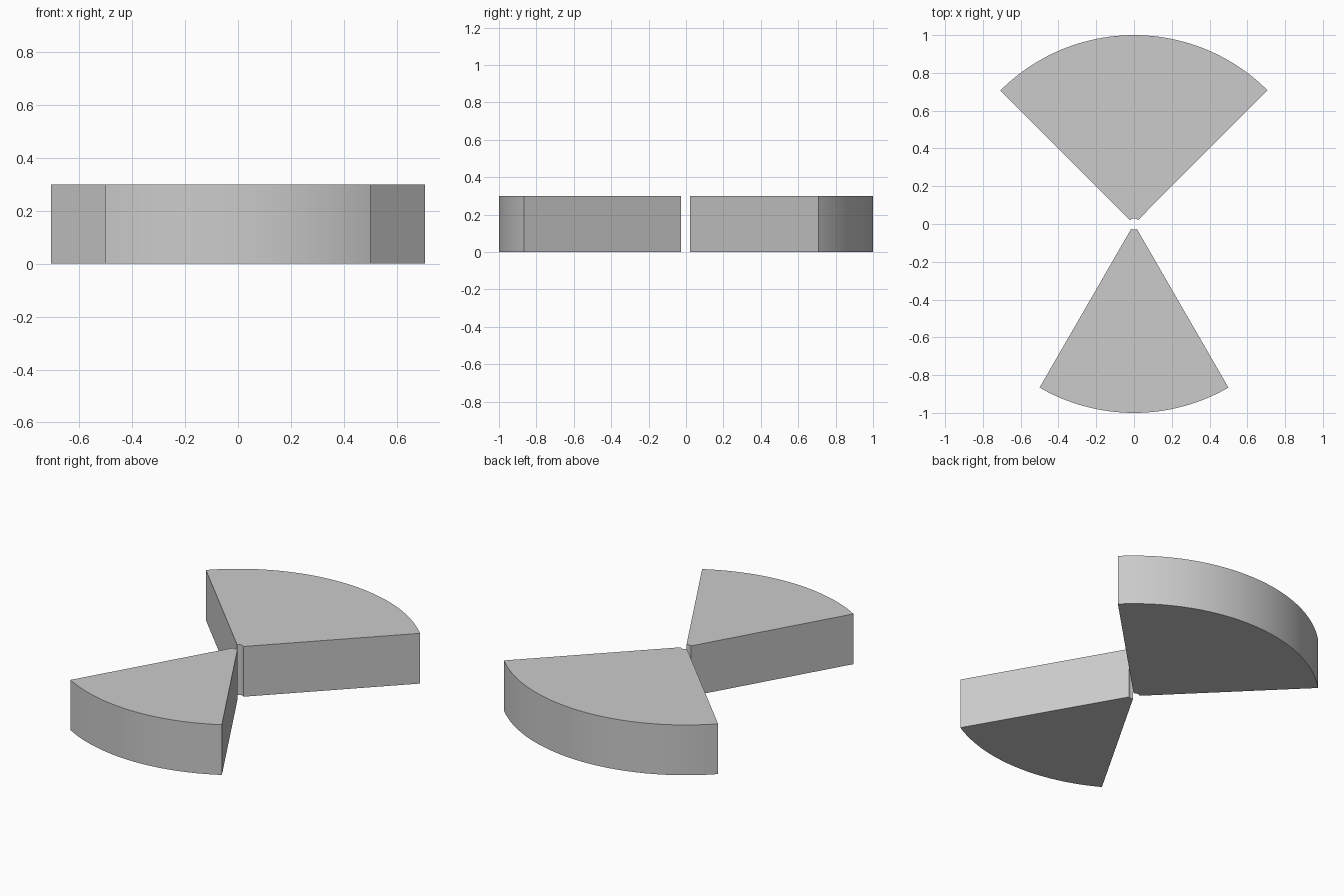
import bpy, bmesh
from math import cos, sin, radians

if "Cube" in bpy.data.objects:
    bpy.data.objects.remove(bpy.data.objects["Cube"])

INNER, OUTER, HEIGHT = 0.03, 1.0, 0.3


def sector(name, centre_deg, sweep_deg, steps):
    """Extruded ring sector, centred on a compass angle in the xy plane."""
    angles = [radians(centre_deg - sweep_deg / 2 + sweep_deg * i / steps)
              for i in range(steps + 1)]
    bm = bmesh.new()
    inner = [bm.verts.new((INNER * cos(a), INNER * sin(a), 0)) for a in angles]
    outer = [bm.verts.new((OUTER * cos(a), OUTER * sin(a), 0)) for a in angles]
    base = [bm.faces.new((inner[i], outer[i], outer[i + 1], inner[i + 1]))
            for i in range(steps)]
    # raise the sector to its full thickness
    ext = bmesh.ops.extrude_face_region(bm, geom=base, use_keep_orig=True)
    top = [v for v in ext["geom"] if isinstance(v, bmesh.types.BMVert)]
    bmesh.ops.translate(bm, verts=top, vec=(0, 0, HEIGHT))
    bmesh.ops.recalc_face_normals(bm, faces=bm.faces)
    mesh = bpy.data.meshes.new(name)
    bm.to_mesh(mesh)
    bm.free()
    obj = bpy.data.objects.new(name, mesh)
    bpy.context.collection.objects.link(obj)
    bpy.ops.object.select_all(action='DESELECT')
    obj.select_set(True)
    bpy.context.view_layer.objects.active = obj
    bpy.ops.object.shade_smooth_by_angle(angle=radians(30))
    return obj


# Wide wedge at the back, narrower wedge at the front
sector("back_wedge", 90, 90, 48)
sector("front_wedge", 270, 60, 32)
